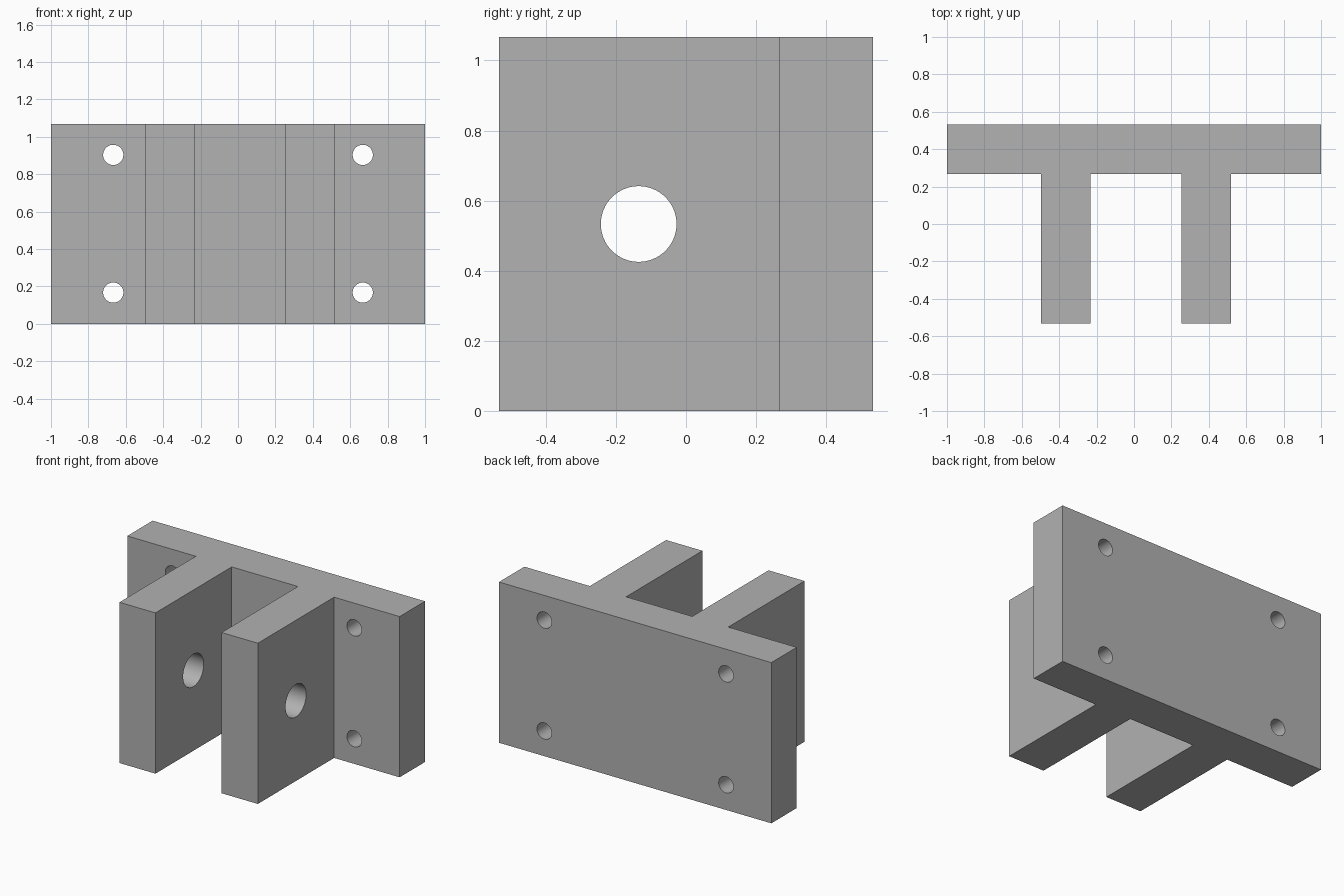
import bpy
import bmesh
import math

cube = bpy.data.objects.get("Cube")
if cube:
    bpy.data.objects.remove(cube, do_unlink=True)

HEIGHT = 1.067
BACK, STEP, FRONT = 0.533, 0.267, -0.533

grey = bpy.data.materials.new("plain grey")
grey.use_nodes = True
colour = (0.445, 0.445, 0.445, 1)
grey.diffuse_color = colour
grey.node_tree.nodes["Principled BSDF"].inputs["Base Color"].default_value = colour


def extrude_profile(name, points, height):
    """Extrude a flat outline upward from z = 0."""
    bm = bmesh.new()
    base = bm.faces.new([bm.verts.new((x, y, 0)) for x, y in points])
    top = bmesh.ops.extrude_face_region(bm, geom=[base])["geom"]
    verts = [v for v in top if isinstance(v, bmesh.types.BMVert)]
    bmesh.ops.translate(bm, verts=verts, vec=(0, 0, height))
    bmesh.ops.recalc_face_normals(bm, faces=bm.faces)
    mesh = bpy.data.meshes.new(name)
    bm.to_mesh(mesh)
    bm.free()
    obj = bpy.data.objects.new(name, mesh)
    bpy.context.collection.objects.link(obj)
    mesh.materials.append(grey)
    return obj


def drill(target, location, radius, depth, rotation):
    """Cut a round through-hole and discard the cutter."""
    bpy.ops.mesh.primitive_cylinder_add(vertices=64, radius=radius, depth=depth,
                                        location=location, rotation=rotation)
    cutter = bpy.context.object
    cutter.name = "hole_cutter"
    cutter.hide_render = True
    cutter.data.materials.append(grey)
    bpy.context.view_layer.objects.active = target
    mod = target.modifiers.new("hole", 'BOOLEAN')
    mod.operation = 'DIFFERENCE'
    mod.solver = 'EXACT'
    mod.object = cutter
    bpy.ops.object.modifier_apply(modifier=mod.name)
    bpy.data.objects.remove(cutter, do_unlink=True)


# Mounting plate with two lugs, as one solid outline
outline = [(-1, BACK), (-1, STEP)]
for left, right in ((-0.497, -0.233), (0.253, 0.519)):
    outline += [(left, STEP), (left, FRONT), (right, FRONT), (right, STEP)]
outline += [(1, STEP), (1, BACK)]
bracket = extrude_profile("clevis_bracket", outline, HEIGHT)

# Bolt holes through the plate
for x in (-0.667, 0.667):
    for z in (0.167, 0.903):
        drill(bracket, (x, 0.4, z), 0.054, 0.5, (math.pi / 2, 0, 0))

# Pin hole through both lugs
drill(bracket, (0, -0.135, HEIGHT / 2), 0.108, 1.6, (0, math.pi / 2, 0))

# Smooth hole walls, crisp edges
bpy.ops.object.select_all(action='DESELECT')
bracket.select_set(True)
bpy.context.view_layer.objects.active = bracket
bpy.ops.object.shade_smooth_by_angle(angle=math.radians(30))
